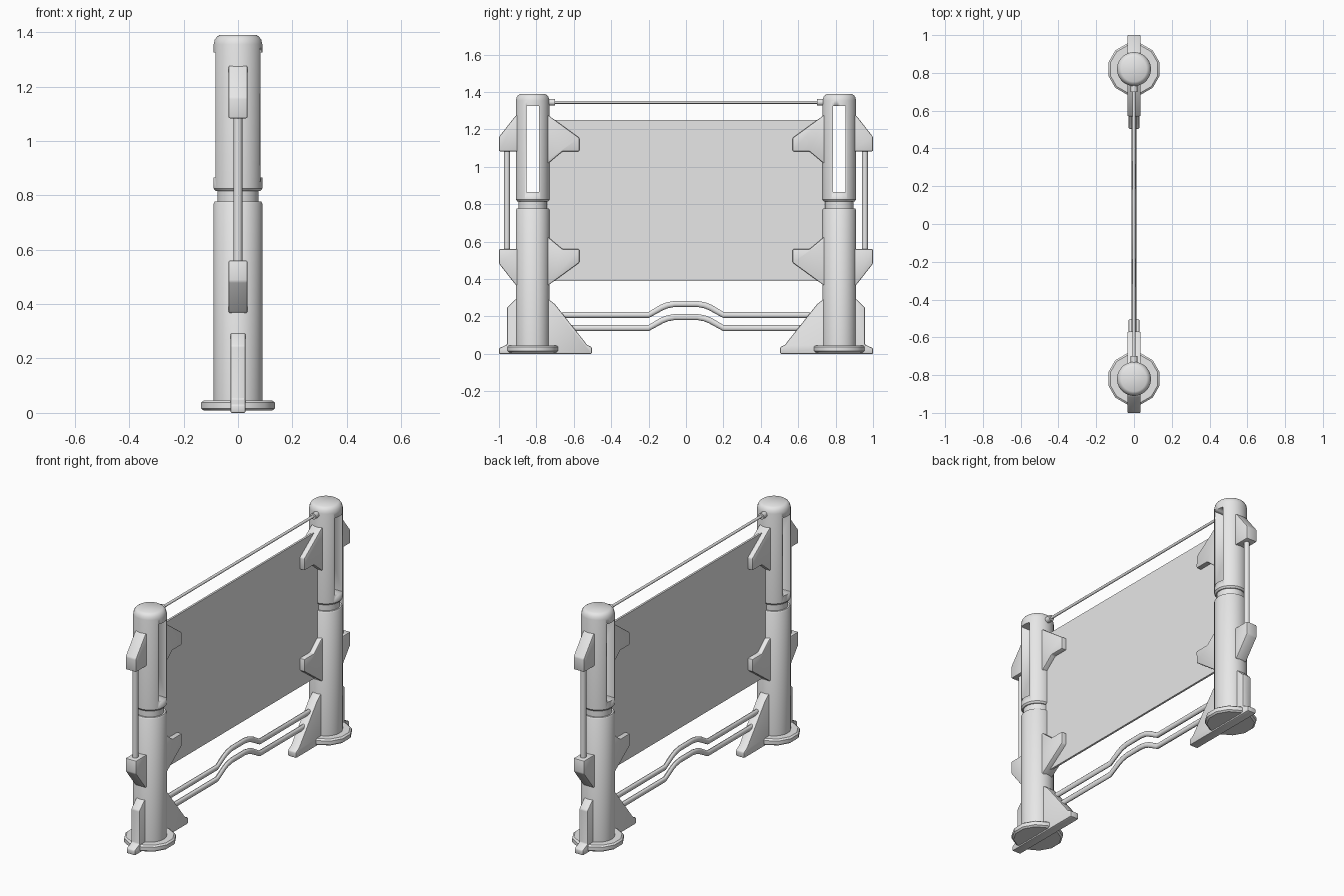
import bpy, bmesh, math

cube = bpy.data.objects.get("Cube")
if cube:
    bpy.data.objects.remove(cube, do_unlink=True)

grey = bpy.data.materials.new("light grey")
grey.use_nodes = True
grey.diffuse_color = (0.8, 0.8, 0.8, 1)
grey.node_tree.nodes["Principled BSDF"].inputs["Base Color"].default_value = (0.8, 0.8, 0.8, 1)

POST_Y = 0.82


def finish(name, bm, bevel=0, smooth=True):
    """Turn a bmesh into a coloured, shaded object."""
    bmesh.ops.recalc_face_normals(bm, faces=bm.faces)
    mesh = bpy.data.meshes.new(name)
    bm.to_mesh(mesh)
    bm.free()
    obj = bpy.data.objects.new(name, mesh)
    bpy.context.collection.objects.link(obj)
    mesh.materials.append(grey)
    bpy.ops.object.select_all(action="DESELECT")
    obj.select_set(True)
    bpy.context.view_layer.objects.active = obj
    if bevel:
        mod = obj.modifiers.new("bevel", "BEVEL")
        mod.width = bevel
        mod.segments = 2
        bpy.ops.object.modifier_apply(modifier=mod.name)
    if smooth:
        bpy.ops.object.shade_smooth_by_angle(angle=math.radians(35))
    return obj


def skin(bm, rings):
    """Join equal rings of points into a capped tube."""
    loops = [[bm.verts.new(p) for p in ring] for ring in rings]
    n = len(loops[0])
    for a, b in zip(loops, loops[1:]):
        for i in range(n):
            j = (i + 1) % n
            bm.faces.new((a[i], a[j], b[j], b[i]))
    bm.faces.new(loops[0])
    bm.faces.new(loops[-1])


def lathe(name, y, profile, sides):
    bm = bmesh.new()
    turns = [math.tau * (i + 0.5) / sides for i in range(sides)]
    skin(bm, [[(r * math.cos(t), y + r * math.sin(t), z) for t in turns]
              for r, z in profile])
    return finish(name, bm)


def plate(name, outline, half, side=1, bevel=0):
    """Extrude an outline in the y-z plane across x."""
    bm = bmesh.new()
    skin(bm, [[(x, y * side, z) for y, z in outline] for x in (-half, half)])
    return finish(name, bm, bevel)


def tube(name, path, rx, r, sides=12):
    """Sweep an oval along a path in the y-z plane."""
    rings = []
    for i, (y, z) in enumerate(path):
        a, b = path[max(i - 1, 0)], path[min(i + 1, len(path) - 1)]
        t = math.atan2(b[1] - a[1], b[0] - a[0])
        rings.append([(rx * math.cos(u), y - r * math.sin(u) * math.sin(t),
                       z + r * math.sin(u) * math.cos(t))
                      for u in (math.tau * k / sides for k in range(sides))])
    bm = bmesh.new()
    skin(bm, rings)
    return finish(name, bm)


def box_outline(y0, y1, z0, z1):
    return [(y0, z0), (y1, z0), (y1, z1), (y0, z1)]


# Bracket outlines for the upper pair; the lower pair is flipped in height
outer_bracket = [(0.88, 1.28), (0.91, 1.275), (1.0, 1.16), (1.0, 1.083), (0.88, 1.083)]
inner_bracket = [(0.76, 1.28), (0.735, 1.275), (0.57, 1.155), (0.57, 1.083),
                 (0.66, 1.083), (0.735, 1.02), (0.76, 1.02)]
foot = [(1.0, 0), (1.0, 0.03), (0.957, 0.05), (0.957, 0.247), (0.91, 0.293),
        (0.735, 0.293), (0.70, 0.265), (0.53, 0.05), (0.503, 0.035), (0.503, 0)]
FLIP = 1.643

for side, end in ((-1, "front"), (1, "back")):
    y = side * POST_Y

    # Post, neck and base
    lathe(end + "_base", y, [(0.13, 0.008), (0.14, 0.016), (0.14, 0.038), (0.13, 0.046)], 12)
    lathe(end + "_lower_post", y, [(0.09, 0.03), (0.09, 0.77), (0.085, 0.778)], 32)
    lathe(end + "_neck", y, [(0.076, 0.76), (0.076, 0.84)], 32)
    upper = lathe(end + "_upper_post", y, [(0.082, 0.815), (0.09, 0.825), (0.09, 1.355),
                                           (0.086, 1.372), (0.078, 1.383), (0.067, 1.39)], 32)

    # Slot right through the upper post
    cutter = plate("slot_cutter", box_outline(POST_Y - 0.034, POST_Y + 0.034, 0.865, 1.325),
                   0.2, side)
    cutter.hide_render = True
    mod = upper.modifiers.new("slot", "BOOLEAN")
    mod.operation = "DIFFERENCE"
    mod.solver = "EXACT"
    mod.object = cutter
    bpy.context.view_layer.objects.active = upper
    bpy.ops.object.modifier_apply(modifier=mod.name)
    bpy.data.objects.remove(cutter, do_unlink=True)

    # Brackets and foot
    for label, outline in (("outer", outer_bracket), ("inner", inner_bracket)):
        plate(f"{end}_upper_{label}_bracket", outline, 0.035, side, 0.006)
        plate(f"{end}_lower_{label}_bracket", [(v, FLIP - z) for v, z in outline],
              0.035, side, 0.006)
    plate(end + "_foot", foot, 0.028, side, 0.006)

    # Outer rod and wire knob
    tube(end + "_outer_rod", [(side * 0.957, 0.54), (side * 0.957, 1.1)], 0.016, 0.016)
    tube(end + "_wire_knob", [(side * 0.75, 1.345), (side * 0.71, 1.345),
                              (side * 0.70, 1.345)], 0.018, 0.018)

# Thin screen and wire between the posts
plate("screen", box_outline(-0.74, 0.74, 0.39, 1.25), 0.006)
tube("top_wire", [(-0.72, 1.345), (0.72, 1.345)], 0.008, 0.008)

# Two rails with a raised middle
half_bump = [(0.66, 0), (0.2, 0), (0.13, 0.04), (0.1, 0.052), (0.06, 0.059)]
bump = [(-v, h) for v, h in half_bump] + half_bump[::-1]
for name, height in (("upper_rail", 0.208), ("lower_rail", 0.138)):
    tube(name, [(v, height + h) for v, h in bump], 0.012, 0.016)
